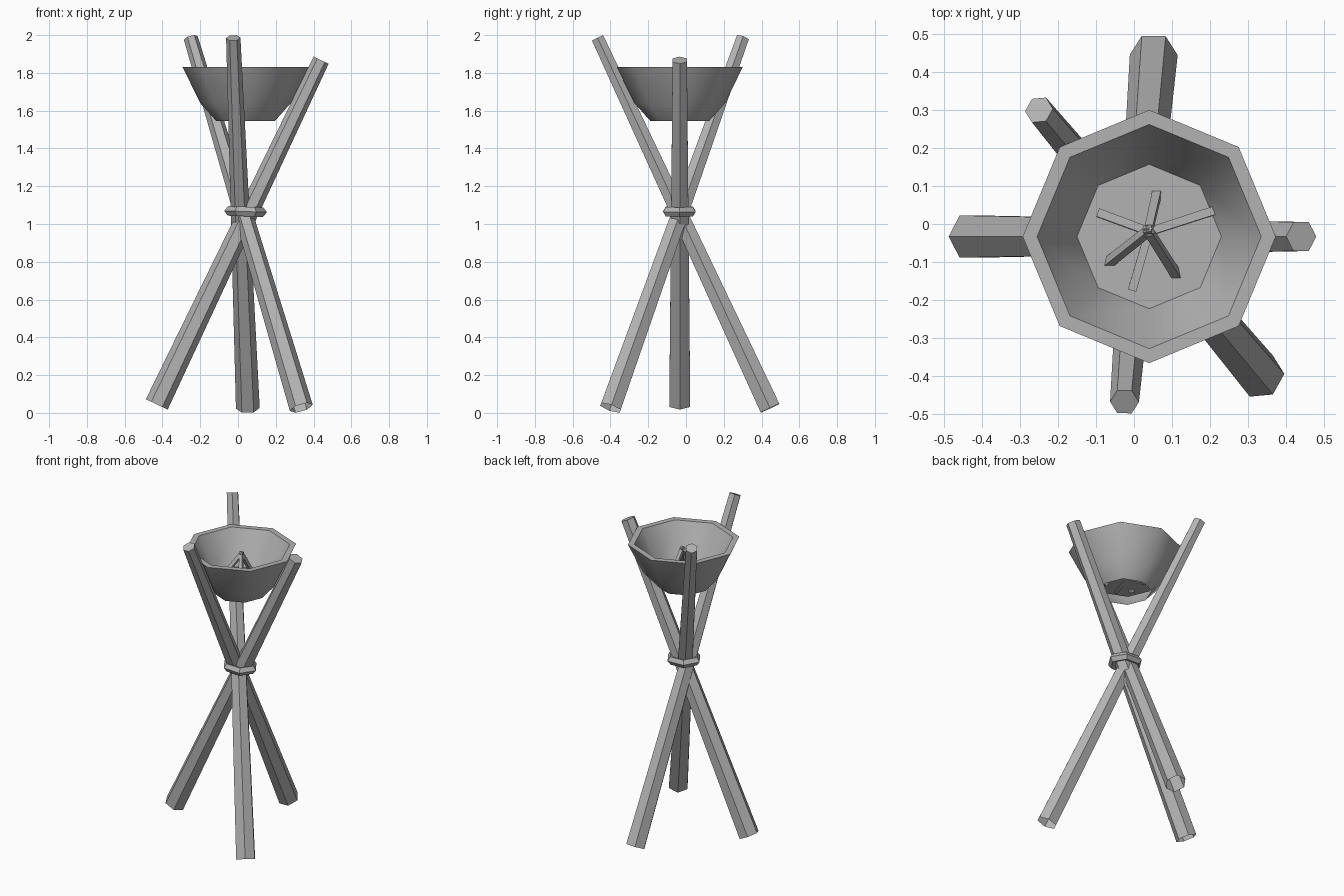
import bpy
import math
from mathutils import Vector

cube = bpy.data.objects.get("Cube")
if cube:
    bpy.data.objects.remove(cube)

GREY = (0.45, 0.45, 0.45, 1)
mat = bpy.data.materials.new("plain_grey")
mat.use_nodes = True
mat.diffuse_color = GREY
mat.node_tree.nodes["Principled BSDF"].inputs["Base Color"].default_value = GREY


def make_object(name, verts, faces):
    mesh = bpy.data.meshes.new(name)
    mesh.from_pydata(verts, [], faces)
    mesh.materials.append(mat)
    mesh.update()
    obj = bpy.data.objects.new(name, mesh)
    bpy.context.collection.objects.link(obj)
    return obj


def loft(name, rings, sides, axis=Vector((0, 0, 1)), turn=0, cap_start=False, cap_end=True):
    """Skin a row of (centre, radius) rings that share one axis."""
    d = axis.normalized()
    x = Vector((1, 0, 0))
    u = (x - d * x.dot(d)).normalized()
    v = d.cross(u)
    verts, faces = [], []
    for centre, r in rings:
        for i in range(sides):
            a = turn + math.tau * i / sides
            verts.append(Vector(centre) + (u * math.cos(a) + v * math.sin(a)) * r)
    for k in range(len(rings) - 1):
        for i in range(sides):
            j = (i + 1) % sides
            faces.append((k * sides + i, k * sides + j,
                          (k + 1) * sides + j, (k + 1) * sides + i))
    if cap_start:
        faces.append(tuple(reversed(range(sides))))
    if cap_end:
        faces.append(tuple(range(len(verts) - sides, len(verts))))
    return make_object(name, verts, faces)


def bar(name, start, end, r0, r1, sides, turn=0, cap_start=True):
    axis = Vector(end) - Vector(start)
    return loft(name, [(start, r0), (end, r1)], sides, axis, turn, cap_start)


# Three crossed tapering poles, open underneath
bar("pole_right", (-0.43, -0.033, 0.045), (0.44, -0.033, 1.867), 0.064, 0.044, 6, cap_start=False)
bar("pole_front", (0.335, -0.40, 0.027), (-0.25, 0.30, 1.985), 0.063, 0.038, 6, cap_start=False)
bar("pole_back", (0.052, 0.445, 0.025), (-0.025, -0.468, 1.985), 0.063, 0.038, 6, cap_start=False)

# Eight-sided bowl: outer wall, rim, inner wall and floor
BX, BY = 0.04, -0.033
profile = [(0.155, 1.545), (0.24, 1.64), (0.333, 1.83), (0.295, 1.83), (0.19, 1.62)]
bowl = loft("bowl", [((BX, BY, z), r) for r, z in profile], 8)
bpy.ops.object.select_all(action="DESELECT")
bowl.select_set(True)
bpy.context.view_layer.objects.active = bowl
bpy.ops.object.shade_smooth_by_angle(angle=math.radians(50))

# Kindling: three leaning sticks and three lying on the bowl floor
apex = Vector((0.038, -0.018, 1.785))
for i, (x, y) in enumerate([(0.06, 0.08), (-0.068, -0.102), (0.112, -0.135)]):
    foot = Vector((x, y, 1.61))
    bar(f"leaning_stick_{i + 1}", foot, apex + (apex - foot) * 0.05, 0.016, 0.015, 4, math.pi / 4)
for i, (x, y) in enumerate([(-0.095, 0.03), (0.21, 0.035), (-0.005, -0.175)]):
    bar(f"lying_stick_{i + 1}", (x, y, 1.625), (0.04, -0.02, 1.628), 0.016, 0.015, 4, math.pi / 4)

# Rope binding around the crossing
bpy.ops.mesh.primitive_torus_add(major_segments=6, minor_segments=5, major_radius=0.085,
                                 minor_radius=0.028, location=(0.04, -0.035, 1.066),
                                 rotation=(0, math.radians(2), 0))
binding = bpy.context.object
binding.name = "rope_binding"
binding.scale = (1, 0.88, 0.95)
binding.data.materials.append(mat)
